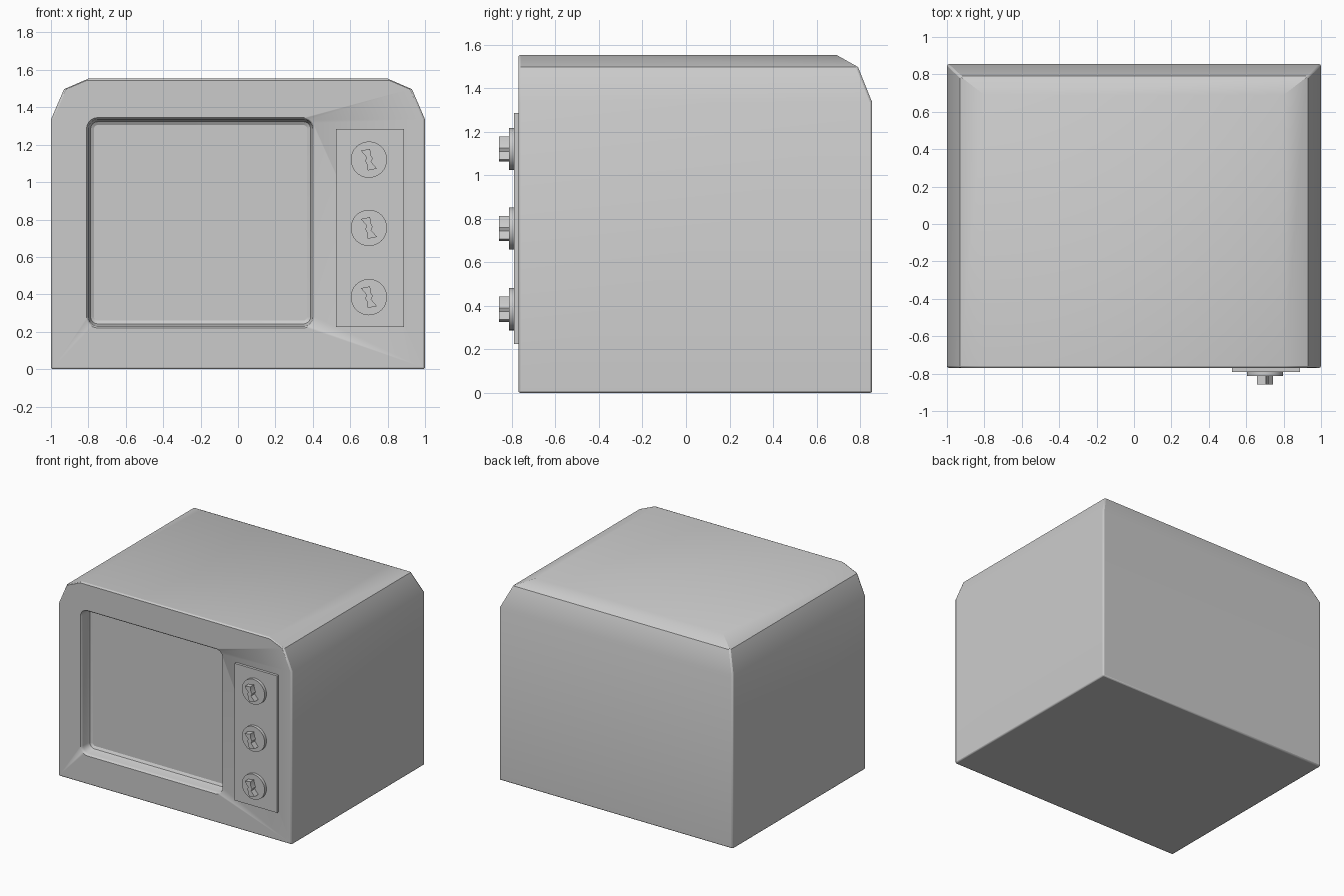
import bpy, bmesh, math

if "Cube" in bpy.data.objects:
    bpy.data.objects.remove(bpy.data.objects["Cube"])

FRONT = -0.77


def loft(name, rings, angle=30):
    """Closed solid skinned through equally long point rings."""
    bm = bmesh.new()
    vs = [[bm.verts.new(p) for p in ring] for ring in rings]
    n = len(vs[0])
    for a, b in zip(vs, vs[1:]):
        for i in range(n):
            j = (i + 1) % n
            bm.faces.new((a[i], a[j], b[j], b[i]))
    bm.faces.new(vs[0])
    bm.faces.new(vs[-1])
    bmesh.ops.recalc_face_normals(bm, faces=bm.faces)
    mesh = bpy.data.meshes.new(name)
    bm.to_mesh(mesh)
    bm.free()
    ob = bpy.data.objects.new(name, mesh)
    bpy.context.collection.objects.link(ob)
    smooth(ob, angle)
    return ob


def select(ob):
    bpy.ops.object.select_all(action='DESELECT')
    ob.select_set(True)
    bpy.context.view_layer.objects.active = ob


def smooth(ob, angle):
    select(ob)
    bpy.ops.object.shade_smooth_by_angle(angle=math.radians(angle))


def apply(ob, mod):
    select(ob)
    bpy.ops.object.modifier_apply(modifier=mod.name)


def rounded_rect(x0, x1, z0, z1, r, y, steps=6):
    pts = []
    corners = [(x1 - r, z1 - r), (x0 + r, z1 - r), (x0 + r, z0 + r), (x1 - r, z0 + r)]
    for k, (cx, cz) in enumerate(corners):
        for s in range(steps + 1):
            a = math.pi / 2 * (k + s / steps)
            pts.append((cx + r * math.cos(a), y, cz + r * math.sin(a)))
    return pts


def prism(name, outline, y0, y1, angle=30):
    return loft(name, [[(x, y, z) for x, z in outline] for y in (y0, y1)], angle)


# Cabinet: flat front, shoulders chamfered in two steps on the sides and back
levels = [(0, 1, 0.855), (1.335, 1, 0.855), (1.497, 0.93, 0.79), (1.553, 0.80, 0.69)]
body = loft("cabinet", [[(-w, FRONT, z), (w, FRONT, z), (w, b, z), (-w, b, z)]
                        for z, w, b in levels])
bev = body.modifiers.new("edge_round", 'BEVEL')
bev.width = 0.01
bev.segments = 2
bev.limit_method = 'ANGLE'
bev.angle_limit = math.radians(50)
apply(body, bev)

# Recessed window with softened rim and floor
steps = [(-0.85, -0.012), (-0.772, -0.012), (-0.764, -0.004), (-0.75, 0),
         (-0.705, 0.004), (-0.685, 0.012), (-0.674, 0.03)]
cutter = loft("window_cutter", [rounded_rect(-0.80 + i, 0.40 - i, 0.23 + i, 1.335 - i,
                                             0.05 - i, y) for y, i in steps])
cutter.hide_render = True
cut = body.modifiers.new("window", 'BOOLEAN')
cut.operation = 'DIFFERENCE'
cut.solver = 'EXACT'
cut.object = cutter
apply(body, cut)
bpy.data.objects.remove(cutter)
smooth(body, 60)

# Control panel
prism("control_panel", [(0.525, 0.225), (0.888, 0.225), (0.888, 1.285), (0.525, 1.285)],
      FRONT + 0.01, -0.79)

# Three dials, each a disc with a bow-tie grip
half = [(-0.043, 0.048), (0.006, 0.058), (0.010, 0.025), (0.020, 0.006), (0.012, -0.012)]
grip = half + [(-x, -z) for x, z in half]
circle = [(0.097 * math.cos(math.tau * i / 32), 0.097 * math.sin(math.tau * i / 32))
          for i in range(32)]
for label, z in (("lower", 0.385), ("middle", 0.755), ("upper", 1.12)):
    prism(label + "_dial", [(0.70 + x, z + h) for x, h in circle], -0.785, -0.813)
    prism(label + "_dial_grip", [(0.70 + x, z + h) for x, h in grip], -0.808, -0.858)
